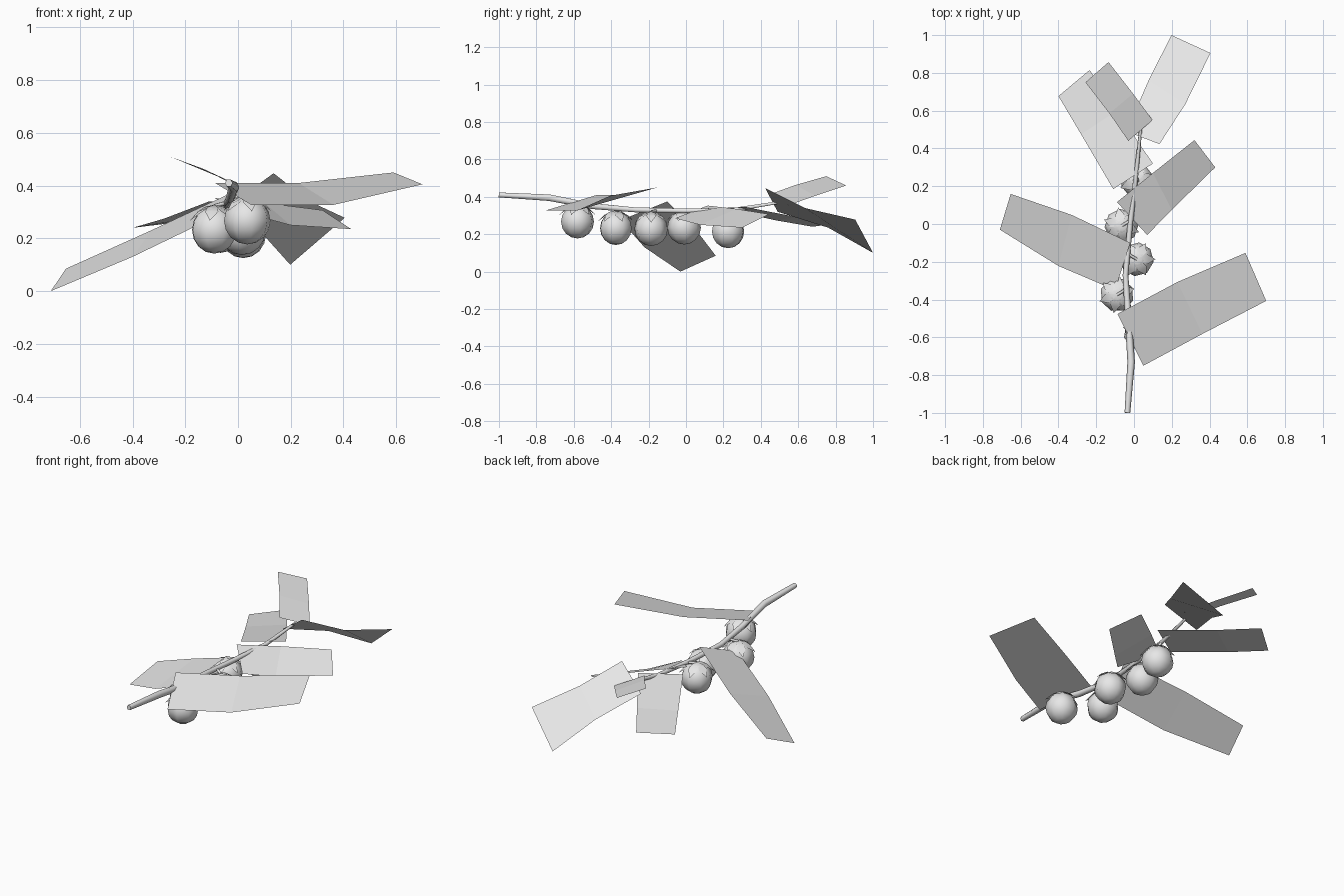
import bpy
import bmesh
import math
from mathutils import Vector, Matrix

default_cube = bpy.data.objects.get("Cube")
if default_cube:
    bpy.data.objects.remove(default_cube, do_unlink=True)

GREY = (0.8, 0.8, 0.8, 1.0)
grey = bpy.data.materials.new("plain_grey")
grey.use_nodes = True
grey.diffuse_color = GREY
grey.node_tree.nodes["Principled BSDF"].inputs["Base Color"].default_value = GREY


def add_object(name, data):
    data.materials.append(grey)
    obj = bpy.data.objects.new(name, data)
    bpy.context.scene.collection.objects.link(obj)
    return obj


def finish_mesh(name, bm, smooth=False):
    for face in bm.faces:
        face.smooth = smooth
    mesh = bpy.data.meshes.new(name)
    bm.to_mesh(mesh)
    bm.free()
    return add_object(name, mesh)


def tube(name, points, radii):
    """Tapering round rod along a few points."""
    curve = bpy.data.curves.new(name, "CURVE")
    curve.dimensions = "3D"
    curve.bevel_depth = 1.0
    curve.bevel_resolution = 1
    curve.use_fill_caps = True
    spline = curve.splines.new("POLY")
    spline.points.add(len(points) - 1)
    for target, position, radius in zip(spline.points, points, radii):
        target.co = (*position, 1)
        target.radius = radius
    return add_object(name, curve)


def leaf(name, first_edge, second_edge):
    """Creased blade: a strip of quads between two long edges, base to tip."""
    bm = bmesh.new()
    rows = [(bm.verts.new(a), bm.verts.new(b)) for a, b in zip(first_edge, second_edge)]
    for (a, b), (c, d) in zip(rows, rows[1:]):
        bm.faces.new((b, d, c, a))
    return finish_mesh(name, bm)


def on_sphere(centre, radius, polar, azimuth):
    return centre + radius * Vector((math.sin(polar) * math.cos(azimuth),
                                     math.sin(polar) * math.sin(azimuth),
                                     math.cos(polar)))


def calyx(name, centre, radius, turn, lobes=6):
    """Star of pointed lobes draped over the top of a berry."""
    bm = bmesh.new()
    top = bm.verts.new(on_sphere(centre, radius * 1.06, 0, 0))
    step = math.tau / lobes
    notch, shoulder, tip = (math.radians(a) for a in (22, 42, 70))
    valleys = [bm.verts.new(on_sphere(centre, radius * 1.05, notch, turn + (i - 0.5) * step))
               for i in range(lobes)]
    for i in range(lobes):
        angle = turn + i * step
        left, right = valleys[i], valleys[(i + 1) % lobes]
        sides = [bm.verts.new(on_sphere(centre, radius * 1.04, shoulder, angle + s * step * 0.4))
                 for s in (-1, 1)]
        ridge = bm.verts.new(on_sphere(centre, radius * 1.06, shoulder, angle))
        point = bm.verts.new(on_sphere(centre, radius * 1.16, tip, angle))
        bm.faces.new((top, left, sides[0], ridge))
        bm.faces.new((top, ridge, sides[1], right))
        bm.faces.new((ridge, sides[0], point))
        bm.faces.new((ridge, point, sides[1]))
    return finish_mesh(name, bm, smooth=True)


# Main twig
twig = [Vector(p) for p in (
    (-0.035, -1, 0.41), (-0.015, -0.73, 0.395), (-0.03, -0.5, 0.35),
    (-0.045, -0.27, 0.33), (-0.02, 0, 0.325), (0.01, 0.25, 0.33), (0.035, 0.5, 0.37))]
tube("twig", twig, (0.015, 0.02, 0.018, 0.015, 0.014, 0.012, 0.008))


def twig_point(y):
    for a, b in zip(twig, twig[1:]):
        if a.y <= y <= b.y:
            return a.lerp(b, (y - a.y) / (b.y - a.y))


# Berries hanging along the twig, each with a calyx and a short stalk
RADIUS = 0.09
berries = ((0.035, -0.58, 0.267), (-0.09, -0.375, 0.232), (0.015, -0.187, 0.227),
           (-0.066, -0.01, 0.235), (0.02, 0.225, 0.215))
for number, position in enumerate(berries, 1):
    centre = Vector(position)
    bm = bmesh.new()
    bmesh.ops.create_uvsphere(bm, u_segments=8, v_segments=8, radius=RADIUS,
                              matrix=Matrix.Translation(centre) @ Matrix.Rotation(number, 4, "Z"))
    finish_mesh(f"berry_{number}", bm, smooth=True)
    calyx(f"calyx_{number}", centre, RADIUS, number * 0.7)
    crown = centre + Vector((0, 0, RADIUS))
    tube(f"stalk_{number}", (crown, twig_point(centre.y + 0.03)), (0.008, 0.008))

# Leaves
leaf("front_left_leaf",
     ((-0.087, -0.476, 0.41), (0.23, -0.307, 0.41), (0.59, -0.153, 0.45)),
     ((0.05, -0.75, 0.327), (0.362, -0.582, 0.327), (0.70, -0.407, 0.405)))
leaf("right_leaf",
     ((-0.02, -0.1, 0.375), (-0.33, 0.048, 0.23), (-0.653, 0.159, 0.085)),
     ((-0.1, -0.35, 0.275), (-0.4, -0.222, 0.13), (-0.71, -0.03, 0)))
leaf("middle_left_leaf",
     ((-0.09, 0.116, 0.353), (0.1, 0.27, 0.335), (0.32, 0.444, 0.307)),
     ((0.07, -0.058, 0.285), (0.2, 0.075, 0.25), (0.43, 0.3, 0.235)))
leaf("back_left_leaf",
     ((-0.04, 0.49, 0.32), (0.077, 0.76, 0.235), (0.198, 1, 0.1)),
     ((0.135, 0.423, 0.447), (0.272, 0.635, 0.34), (0.405, 0.905, 0.278)))
leaf("back_right_leaf",
     ((-0.11, 0.185, 0.34), (-0.28, 0.475, 0.275), (-0.4, 0.677, 0.24)),
     ((0.1, 0.32, 0.345), (-0.09, 0.6, 0.29), (-0.235, 0.815, 0.26)))
leaf("raised_tip_leaf",
     ((-0.03, 0.44, 0.41), (-0.13, 0.585, 0.463), (-0.257, 0.75, 0.51)),
     ((0.098, 0.55, 0.355), (-0.005, 0.69, 0.405), (-0.135, 0.857, 0.46)))
